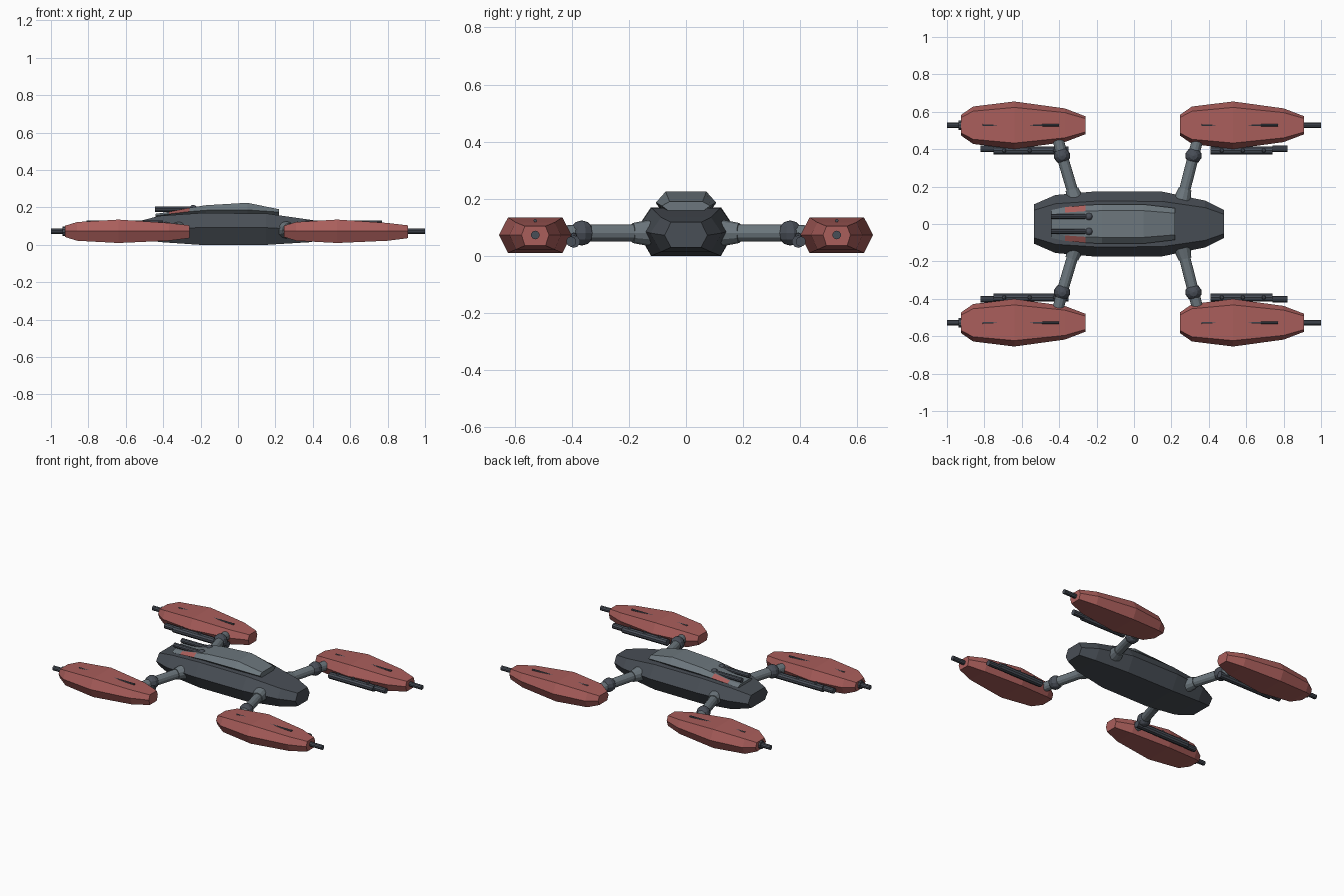
import bpy, bmesh, math
from mathutils import Vector

if "Cube" in bpy.data.objects:
    bpy.data.objects.remove(bpy.data.objects["Cube"])


def material(name, rgb):
    m = bpy.data.materials.new(name)
    m.diffuse_color = (*rgb, 1)
    m.use_nodes = True
    m.node_tree.nodes["Principled BSDF"].inputs["Base Color"].default_value = m.diffuse_color
    return m


HULL = material("dark slate hull", (0.066, 0.077, 0.092))
GREY = material("mid grey metal", (0.150, 0.183, 0.205))
RED = material("dusty red", (0.400, 0.112, 0.105))
STEEL = material("dark steel", (0.066, 0.077, 0.097))


def finish(bm, name, mats):
    bmesh.ops.recalc_face_normals(bm, faces=bm.faces)
    me = bpy.data.meshes.new(name)
    bm.to_mesh(me)
    bm.free()
    for m in mats:
        me.materials.append(m)
    ob = bpy.data.objects.new(name, me)
    bpy.context.collection.objects.link(ob)
    return ob


def loft(name, stations, k, mats, y=0.0, dx=0.0, rule=None):
    """Six-sided shell along x; station = (x, half width, z bottom, z middle, z top)."""
    bm = bmesh.new()
    rings = []
    for x, w, lo, mid, hi in stations:
        pts = [(w * k, hi), (w, mid), (w * k, lo), (-w * k, lo), (-w, mid), (-w * k, hi)]
        rings.append([bm.verts.new((x + dx, y + a, z)) for a, z in pts])
    for r, s in zip(rings, rings[1:]):
        for i in range(6):
            j = (i + 1) % 6
            bm.faces.new((r[i], r[j], s[j], s[i]))
    bm.faces.new(rings[0])
    bm.faces.new(rings[-1])
    bm.normal_update()
    if rule:
        for f in bm.faces:
            f.material_index = rule(f.calc_center_median())
    return finish(bm, name, mats)


def tube(name, a, b, r, mat, sides=10, r2=None):
    a, b = Vector(a), Vector(b)
    bm = bmesh.new()
    bmesh.ops.create_cone(bm, cap_ends=True, segments=sides, radius1=r,
                          radius2=r if r2 is None else r2, depth=(b - a).length)
    ob = finish(bm, name, [mat])
    ob.location = (a + b) / 2
    ob.rotation_mode = 'QUATERNION'
    ob.rotation_quaternion = (b - a).to_track_quat('Z', 'Y')
    return ob


def ball(name, loc, r, mat, u=10, v=6):
    bm = bmesh.new()
    bmesh.ops.create_uvsphere(bm, u_segments=u, v_segments=v, radius=r)
    ob = finish(bm, name, [mat])
    ob.location = loc
    return ob


# central hull
loft("main_hull", [(-0.535, 0.105, 0.04, 0.08, 0.125), (-0.42, 0.155, 0.015, 0.088, 0.155),
                   (-0.2, 0.175, 0, 0.092, 0.17), (0.15, 0.173, 0, 0.092, 0.168),
                   (0.38, 0.125, 0.014, 0.08, 0.135), (0.48, 0.075, 0.03, 0.072, 0.118)],
     0.7, [HULL])

# raised cabin, with red panels on the upper sides of its sloping end
loft("cabin", [(-0.44, 0.075, 0.14, 0.155, 0.166), (-0.37, 0.09, 0.15, 0.165, 0.176),
               (-0.26, 0.101, 0.155, 0.178, 0.198), (-0.17, 0.105, 0.155, 0.185, 0.212),
               (0.05, 0.105, 0.155, 0.187, 0.225), (0.22, 0.085, 0.155, 0.175, 0.19)],
     0.68, [GREY, RED],
     rule=lambda c: int(-0.36 < c.x < -0.27 and abs(c.y) > 0.05 and c.z > 0.17))

# twin guns on the cabin
for s, side in ((1, "left"), (-1, "right")):
    y = 0.04 * s
    tube(f"gun_barrel_{side}", (-0.445, y, 0.19), (-0.23, y, 0.19), 0.015, STEEL)
    ball(f"gun_breech_{side}", (-0.24, y, 0.192), 0.022, STEEL)

POD = [(-0.925, 0.055, 0.042, 0.073, 0.102), (-0.86, 0.1, 0.022, 0.073, 0.122),
       (-0.64, 0.127, 0.01, 0.073, 0.135), (-0.37, 0.09, 0.022, 0.073, 0.117),
       (-0.26, 0.048, 0.036, 0.073, 0.104)]

for s, side in ((1, "back"), (-1, "front")):
    for end, dx in (("left", 0.0), ("right", 1.17)):
        tag = f"{side}_{end}"
        y = 0.528 * s
        # pod shell and the ridge rod breaking through its top
        loft(f"pod_{tag}", POD, 0.75, [RED], y, dx)
        tube(f"ridge_rod_{tag}", (-0.81 + dx, y, 0.1235), (-0.4 + dx, y, 0.1235), 0.006, STEEL, 8)

        # nose barrel, inner canister with nubs
        out = -1 if end == "left" else 1
        tube(f"nose_barrel_{tag}", (out * 0.86, y, 0.073), (out, y, 0.073), 0.015, STEEL)
        if end == "left":
            tube(f"nose_collar_{tag}", (-0.937, y, 0.073), (-0.91, y, 0.073), 0.026, STEEL)
            x0, x1, x2 = -0.35, -0.75, -0.82
        else:
            x0, x1, x2 = 0.41, 0.74, 0.82
        cy = 0.393 * s
        tube(f"canister_{tag}", (x0, cy, 0.05), (x1, cy, 0.05), 0.022, STEEL)
        tube(f"canister_tip_{tag}", (x1, 0.402 * s, 0.05), (x2, 0.402 * s, 0.05), 0.018, STEEL)
        for i in range(3):
            x = x0 + (x1 - x0) * (0.18 + 0.34 * i)
            ball(f"canister_nub_{i + 1}_{tag}", (x, cy, 0.07), 0.012, STEEL, 8, 4)

        # jointed strut from hull to pod
        root, knee, tip = ((-0.315, -0.385, -0.405) if end == "left" else (0.258, 0.318, 0.34))
        z = 0.08
        a = Vector((root, 0.13 * s, z))
        b = Vector((knee, 0.365 * s, z))
        c = Vector((tip, 0.45 * s, z - 0.005))
        tube(f"strut_{tag}", a, b, 0.03, GREY, 12)
        tube(f"strut_collar_{tag}", a, a.lerp(b, 0.24), 0.046, GREY, 12, 0.035)
        ball(f"strut_joint_{tag}", b, 0.044, STEEL, 10, 6)
        tube(f"strut_link_{tag}", b, c, 0.03, GREY, 12)
